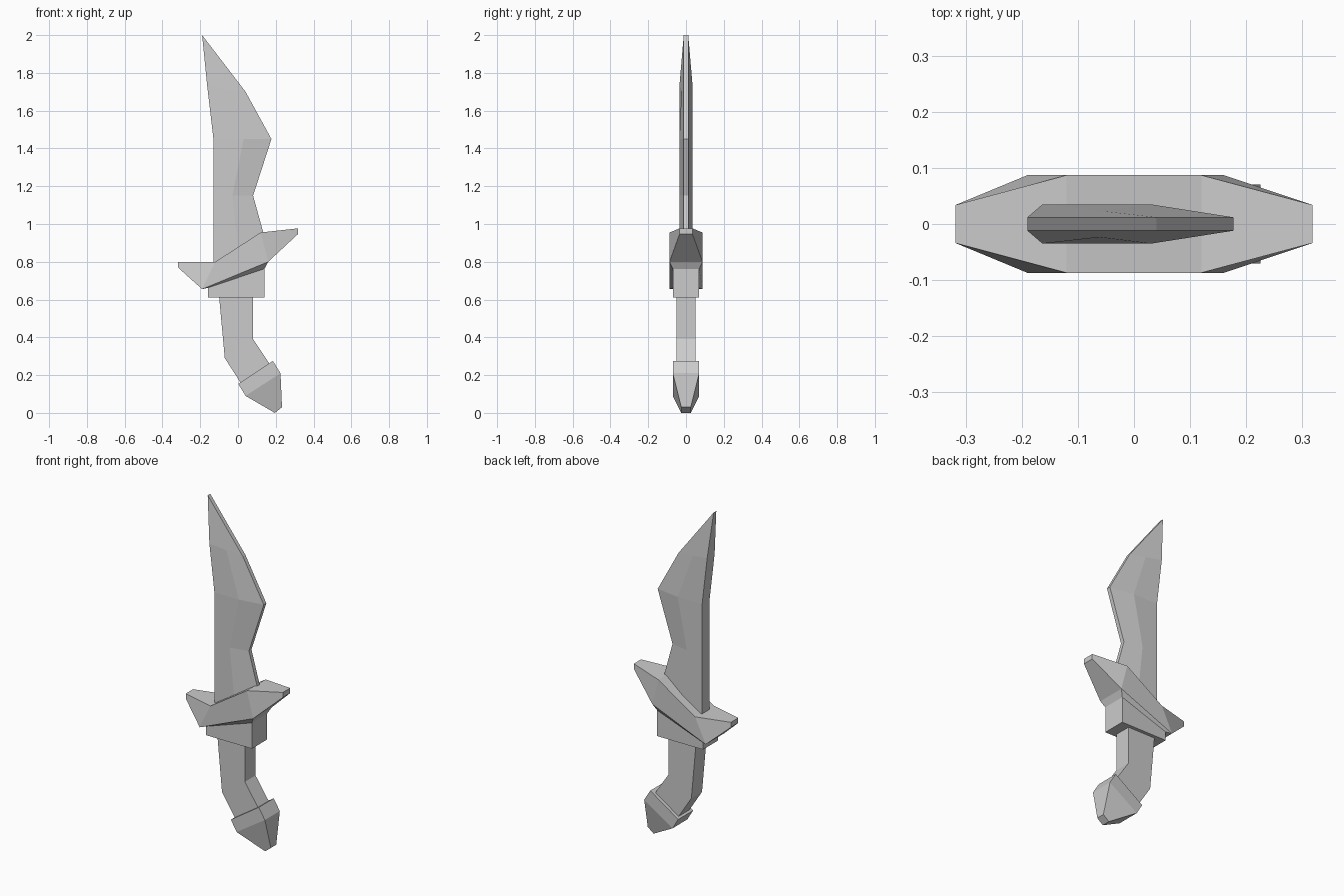
import bpy
import bmesh

if "Cube" in bpy.data.objects:
    bpy.data.objects.remove(bpy.data.objects["Cube"])


def loft(name, rings):
    """Skin rings of (x, z, half_width) points, each mirrored across y = 0."""
    bm = bmesh.new()
    loops = []
    for ring in rings:
        pts = [(x, -y, z) for x, z, y in ring]
        pts += [(x, y, z) for x, z, y in reversed(ring)]
        loops.append([bm.verts.new(p) for p in pts])
    n = len(loops[0])
    for a, b in zip(loops, loops[1:]):
        for i in range(n):
            j = (i + 1) % n
            bm.faces.new((a[i], a[j], b[j], b[i]))
    bm.faces.new(loops[0])
    bm.faces.new(loops[-1])
    bmesh.ops.remove_doubles(bm, verts=bm.verts, dist=0.0005)
    bmesh.ops.recalc_face_normals(bm, faces=bm.faces)
    mesh = bpy.data.meshes.new(name)
    bm.to_mesh(mesh)
    bm.free()
    obj = bpy.data.objects.new(name, mesh)
    bpy.context.collection.objects.link(obj)
    return obj


def bar(name, sections):
    """Four-sided loft; each section is (x1, z1, x2, z2, half_width)."""
    return loft(name, [[(x1, z1, y), (x2, z2, y)] for x1, z1, x2, z2, y in sections])


# Blade: thick spine, bevel line, thin cutting edge, narrow tip
T, E = 0.035, 0.012
loft("blade", [
    [(-0.13, 0.78, T), (0.0, 0.86, T), (0.138, 0.94, E)],
    [(-0.13, 1.15, T), (-0.03, 1.15, T), (0.08, 1.15, E)],
    [(-0.13, 1.45, T), (0.03, 1.45, T), (0.177, 1.45, E)],
    [(-0.163, 1.73, T), (-0.061, 1.715, 0.0235), (0.04, 1.70, E)],
    [(-0.19, 2.0, E)] * 3,
])

# Slanted crossguard with tapered ends
bar("crossguard", [
    (-0.318, 0.80, -0.318, 0.77, 0.034),
    (-0.12, 0.80, -0.19, 0.655, 0.087),
    (0.12, 0.955, 0.16, 0.80, 0.087),
    (0.318, 0.977, 0.318, 0.947, 0.034),
])

# Collar block under the guard, flaring out to meet it
bar("collar", [
    (-0.16, 0.61, 0.14, 0.61, 0.07),
    (-0.16, 0.662, 0.14, 0.763, 0.07),
    (-0.19, 0.655, 0.16, 0.80, 0.087),
])

# Bent grip
bar("grip", [
    (-0.10, 0.615, 0.08, 0.615, 0.05),
    (-0.07, 0.29, 0.08, 0.39, 0.05),
    (0.02, 0.15, 0.17, 0.255, 0.05),
])

# Pommel: band and pointed end
bar("pommel", [
    (0.002, 0.153, 0.185, 0.275, 0.07),
    (0.04, 0.09, 0.225, 0.21, 0.07),
    (0.195, 0.0, 0.233, 0.03, 0.025),
])
